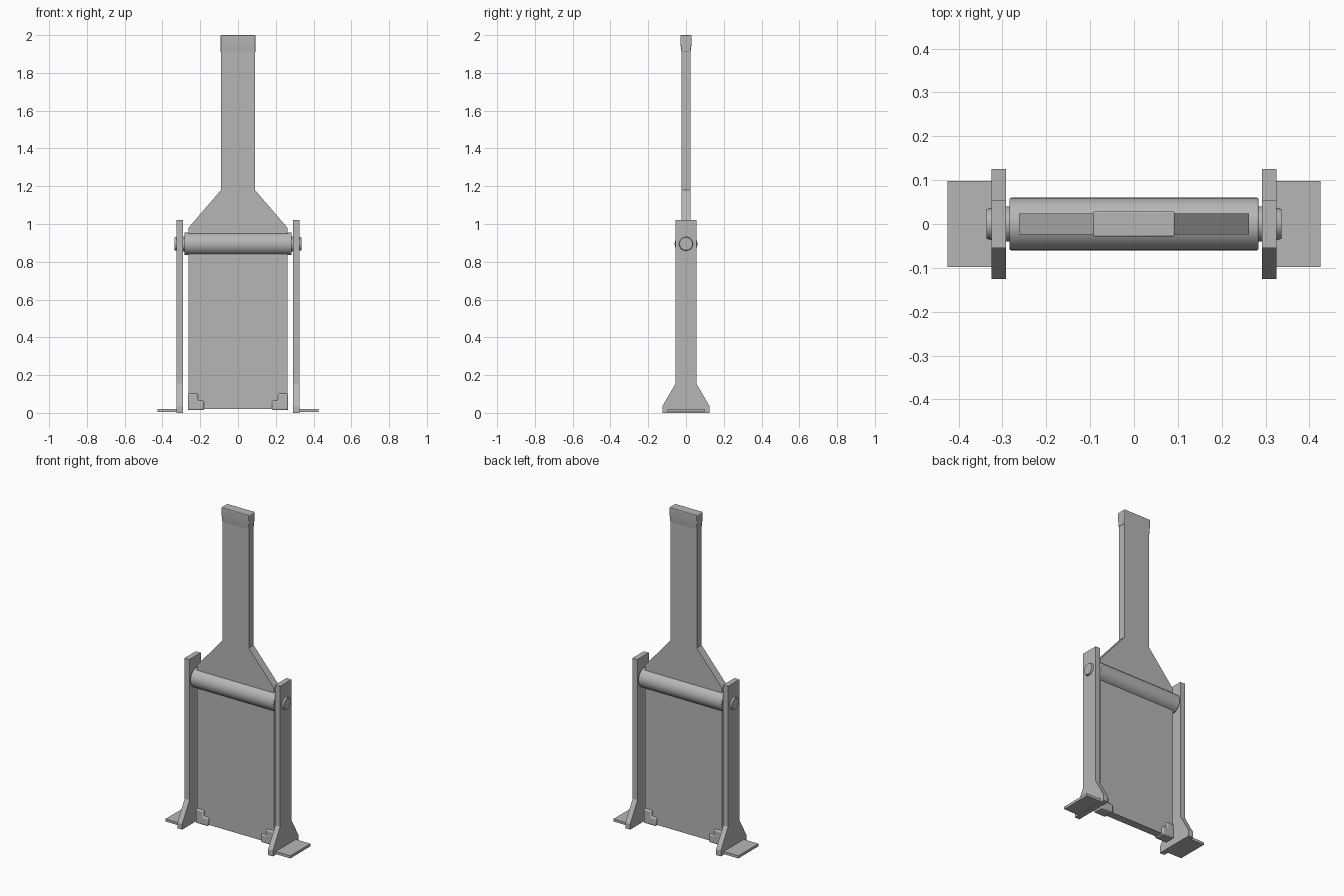
import bpy
import bmesh
from math import pi, radians
from mathutils import Matrix

cube = bpy.data.objects.get("Cube")
if cube:
    bpy.data.objects.remove(cube, do_unlink=True)

grey = bpy.data.materials.new("plain grey")
grey.use_nodes = True
COLOUR = (0.47, 0.47, 0.47, 1)
grey.diffuse_color = COLOUR
grey.node_tree.nodes["Principled BSDF"].inputs["Base Color"].default_value = COLOUR


def finish(name, bm, bevel=0, smooth=False):
    bmesh.ops.recalc_face_normals(bm, faces=bm.faces)
    mesh = bpy.data.meshes.new(name)
    bm.to_mesh(mesh)
    bm.free()
    mesh.materials.append(grey)
    obj = bpy.data.objects.new(name, mesh)
    bpy.context.collection.objects.link(obj)
    if bevel:
        mod = obj.modifiers.new("Soft edges", 'BEVEL')
        mod.width = bevel
        mod.segments = 3
    if smooth:
        bpy.ops.object.select_all(action='DESELECT')
        obj.select_set(True)
        bpy.context.view_layer.objects.active = obj
        bpy.ops.object.shade_smooth_by_angle(angle=radians(35))
    return obj


def prism(name, outline, start, end, axis, **kw):
    """Extrude a 2D outline (horizontal, z) along x or y."""
    bm = bmesh.new()

    def place(a, z):
        return (start, a, z) if axis == 'x' else (a, start, z)

    face = bm.faces.new([bm.verts.new(place(a, z)) for a, z in outline])
    verts = [g for g in bmesh.ops.extrude_face_region(bm, geom=[face])["geom"]
             if isinstance(g, bmesh.types.BMVert)]
    depth = end - start
    bmesh.ops.translate(bm, verts=verts,
                        vec=(depth, 0, 0) if axis == 'x' else (0, depth, 0))
    return finish(name, bm, **kw)


def rod(name, x0, x1, radius, tip=None, **kw):
    """Round bar along x at the pivot height."""
    bm = bmesh.new()
    bmesh.ops.create_cone(bm, cap_ends=True, segments=48, radius1=radius,
                          radius2=radius if tip is None else tip, depth=abs(x1 - x0))
    turn = pi / 2 if x1 > x0 else -pi / 2
    bm.transform(Matrix.Translation(((x0 + x1) / 2, 0, PIVOT)) @ Matrix.Rotation(turn, 4, 'Y'))
    return finish(name, bm, smooth=True, **kw)


def mirrored(half):
    return half + [(-a, z) for a, z in reversed(half)]


PIVOT = 0.895

# Flat paddle: board, sloping shoulders and handle
prism("paddle_board", mirrored([(0.262, 0.02), (0.262, 0.98), (0.09, 1.18), (0.09, 1.98)]),
      -0.024, 0.024, 'y')

# Handle cap, thicker toward its top
prism("handle_cap", mirrored([(0.024, 1.91), (0.029, 1.95), (0.029, 2.0)]),
      -0.093, 0.093, 'x', bevel=0.004, smooth=True)

# Cross roller
rod("roller", -0.284, 0.284, 0.06, bevel=0.004)

for side, s in (("left", 1), ("right", -1)):
    # Upright post with flared base
    prism(side + "_post", mirrored([(0.125, 0.0), (0.125, 0.035), (0.055, 0.155), (0.055, 1.02)]),
          s * 0.292, s * 0.325, 'x')
    # Pivot collar and domed pin head
    rod(side + "_collar", s * 0.28, s * 0.294, 0.04)
    rod(side + "_pin_head", s * 0.32, s * 0.336, 0.038, tip=0.034)
    # Foot plate
    prism(side + "_foot", [(s * 0.32, 0.004), (s * 0.425, 0.004), (s * 0.425, 0.02), (s * 0.32, 0.02)],
          -0.098, 0.098, 'y')
    # Corner guard wrapped round the board's lower corner
    guard = [(0.266, 0.014), (0.266, 0.102), (0.212, 0.102),
             (0.212, 0.065), (0.18, 0.065), (0.18, 0.014)]
    prism(side + "_corner_guard", [(s * a, z) for a, z in guard],
          -0.036, 0.036, 'y', bevel=0.008, smooth=True)
